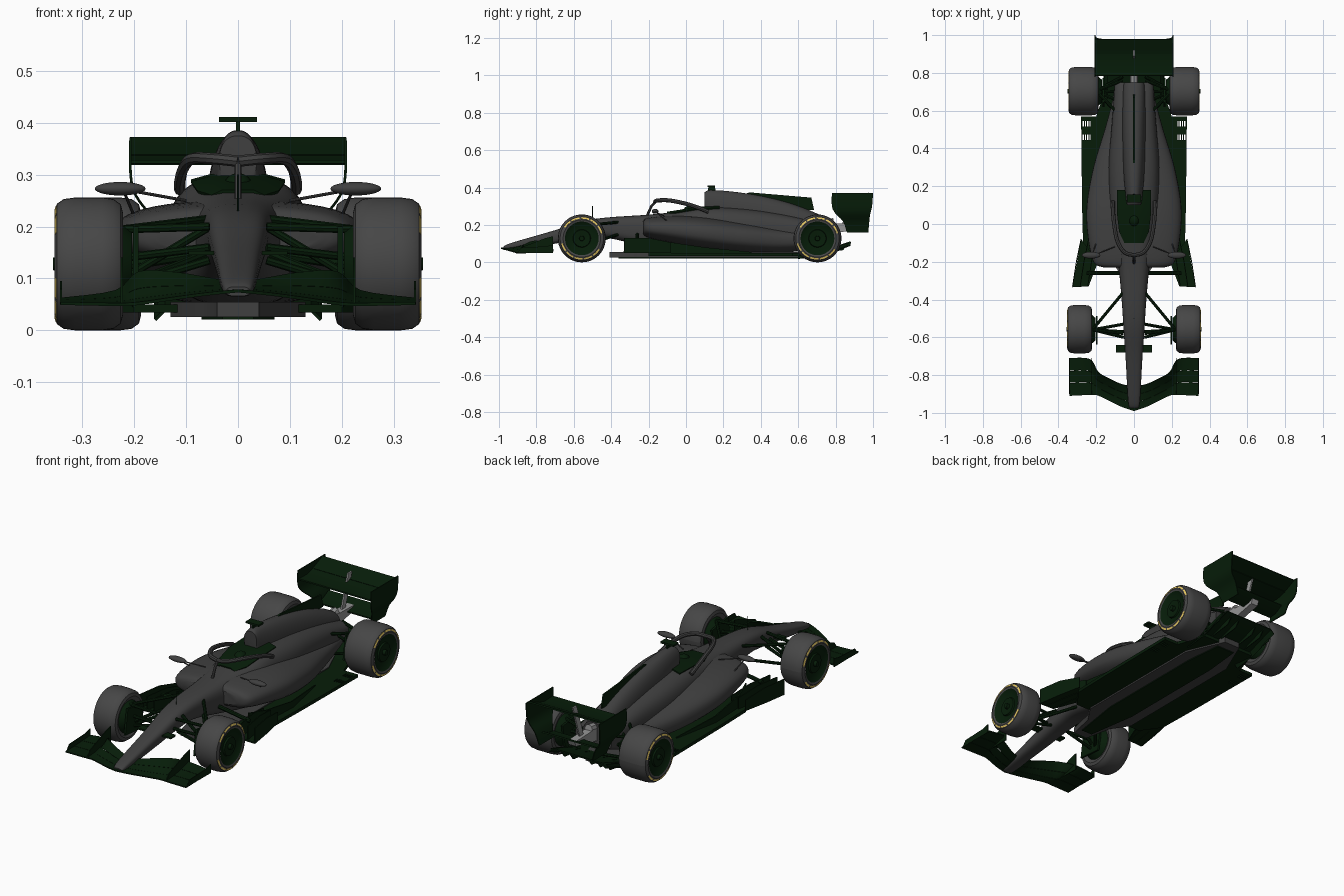
import bpy, bmesh
from math import sin, cos, pi, copysign
from mathutils import Vector

cube = bpy.data.objects.get("Cube")
if cube:
    bpy.data.objects.remove(cube)


def material(name, red, green, blue):
    mat = bpy.data.materials.new(name)
    mat.use_nodes = True
    mat.diffuse_color = (red, green, blue, 1)
    mat.node_tree.nodes["Principled BSDF"].inputs["Base Color"].default_value = (red, green, blue, 1)
    return mat


BODY = material("body_grey", .05, .05, .05)
TYRE = material("tyre_grey", .062, .062, .062)
GREEN = material("dark_green", .002, .012, .0027)
YELLOW = material("tyre_yellow", .8, .58, .12)
METAL = material("light_metal", .3, .3, .3)
made = []


def add_object(name, data, mat, mirror=False, thick=0):
    obj = bpy.data.objects.new(name, data)
    bpy.context.collection.objects.link(obj)
    data.materials.append(mat)
    if thick:
        solid = obj.modifiers.new("thickness", "SOLIDIFY")
        solid.thickness, solid.offset = thick, 0
    if mirror:
        obj.modifiers.new("mirror", "MIRROR")
    made.append(obj)
    return obj


def finish(name, bm, mat, mirror=False, thick=0):
    bmesh.ops.recalc_face_normals(bm, faces=bm.faces)
    mesh = bpy.data.meshes.new(name)
    bm.to_mesh(mesh)
    bm.free()
    return add_object(name, mesh, mat, mirror, thick)


def grid(name, rows, mat, ring=False, caps=False, mirror=False, thick=0):
    """Skin a list of point rows with quads."""
    bm = bmesh.new()
    verts = [[bm.verts.new(p) for p in row] for row in rows]
    count = len(rows[0])
    for a, b in zip(verts, verts[1:]):
        for i in range(count if ring else count - 1):
            j = (i + 1) % count
            bm.faces.new((a[i], a[j], b[j], b[i]))
    if caps:
        bm.faces.new(verts[0])
        bm.faces.new(verts[-1])
    return finish(name, bm, mat, mirror, thick)


def smooth_keys(keys, steps=5):
    """Catmull-Rom interpolation of numeric tuples."""
    keys = [Vector(k) for k in keys]
    padded = [keys[0]] + keys + [keys[-1]]
    result = []
    for a, b, c, d in zip(padded, padded[1:], padded[2:], padded[3:]):
        for s in range(steps):
            t = s / steps
            result.append(b + (c - a) * (t / 2) + (a * 2 - b * 5 + c * 4 - d) * (t * t / 2)
                          + (b * 3 - a - c * 3 + d) * (t ** 3 / 2))
    return result + [keys[-1]]


def loft(name, keys, power, mat, count=40):
    """Superellipse sections: (y, half width, bottom, top)."""
    def bend(v):
        return copysign(abs(v) ** (2 / power), v)
    rows = []
    for y, w, low, high in smooth_keys(keys):
        angles = [2 * pi * i / count for i in range(count)]
        rows.append([(w * bend(cos(a)), y, (low + high) / 2 + (high - low) / 2 * bend(sin(a)))
                     for a in angles])
    return grid(name, rows, mat, ring=True, caps=True)


def ellipsoid(name, centre, size, mat, mirror=False):
    bm = bmesh.new()
    bmesh.ops.create_uvsphere(bm, u_segments=24, v_segments=14, radius=1)
    bmesh.ops.scale(bm, verts=bm.verts, vec=size)
    bmesh.ops.translate(bm, verts=bm.verts, vec=centre)
    finish(name, bm, mat, mirror)


def prism(name, outline, axis, start, end, mat, mirror=False):
    """Extrude an outline along x (outline y, z) or z (outline x, y)."""
    rows = [[(d, u, v) if axis == "x" else (u, v, d) for u, v in outline] for d in (start, end)]
    return grid(name, rows, mat, ring=True, caps=True, mirror=mirror)


def rods(name, paths, radius, mat, both=True, smooth=False):
    curve = bpy.data.curves.new(name, "CURVE")
    curve.dimensions, curve.bevel_depth, curve.bevel_resolution = "3D", radius, 2
    curve.use_fill_caps = True
    for path in paths:
        points = smooth_keys(path) if smooth else path
        for side in ((1, -1) if both else (1,)):
            spline = curve.splines.new("POLY")
            spline.points.add(len(points) - 1)
            for point, (x, y, z) in zip(spline.points, points):
                point.co = (x * side, y, z, 1)
    return add_object(name, curve, mat)


def lathe(name, profile, y, mat, start=0, sweep=2 * pi, steps=48, thick=0):
    """Spin (radius, x) points about a wheel axle."""
    rows = [[(x, y + r * cos(start + sweep * i / steps), .128 + r * sin(start + sweep * i / steps))
             for r, x in profile] for i in range(steps + 1)]
    return grid(name, rows, mat, mirror=True, thick=thick)


# Main bodywork: nose flows into the cockpit sides and shoulders
loft("nose_and_tub", [(-.975, .022, .066, .084), (-.93, .032, .068, .105), (-.7, .045, .1, .172),
     (-.55, .056, .125, .22), (-.42, .064, .13, .24), (-.2, .085, .08, .255), (-.04, .118, .05, .272),
     (.1, .13, .05, .295), (.3, .135, .05, .288), (.5, .12, .06, .262), (.65, .108, .08, .23),
     (.75, .103, .11, .2)], 3, BODY)
loft("sidepods", [(-.23, .16, .15, .22), (-.2, .215, .13, .24), (-.06, .245, .1, .25),
     (.1, .25, .072, .243), (.3, .215, .052, .215), (.5, .155, .05, .185), (.65, .115, .07, .17),
     (.75, .1, .11, .17)], 2.6, BODY)
loft("engine_cover", [(.1, .036, .28, .375), (.13, .042, .2, .386), (.25, .054, .16, .378),
     (.4, .06, .14, .355), (.55, .062, .12, .318), (.68, .06, .12, .27), (.75, .055, .13, .235)], 2.3, BODY)
prism("engine_fin", [(.3, .36), (.34, .374), (.67, .346), (.685, .28), (.6, .28)], "x", -.004, .004, GREEN)

# Cockpit, halo and camera
grid("cockpit_lining", [[(0, y, z), (half * .6, y, z), (half, y, z - .01)] for y, half, z in
     ((-.1, .05, .268), (-.04, .078, .277), (.06, .09, .294), (.18, .09, .298))], GREEN, mirror=True, thick=.006)
ellipsoid("driver_helmet", (0, .02, .277), (.028, .033, .026), GREEN)
rods("halo_hoop", [[(0, -.165, .326), (.05, -.15, .331), (.088, -.09, .331), (.105, 0, .313),
     (.112, .08, .287), (.112, .12, .27)]], .011, BODY, smooth=True)
rods("halo_pillar", [[(0, -.21, .245), (0, -.185, .3), (0, -.16, .328)]], .007, BODY, both=False)
prism("camera_bar", [(.115, .402), (.155, .402), (.155, .411), (.115, .411)], "x", -.037, .037, GREEN)
prism("camera_stalk", [(.115, .37), (.16, .37), (.155, .405), (.12, .405)], "x", -.004, .004, GREEN)
rods("nose_probe", [[(0, -.5, .22), (0, -.5, .3)]], .002, GREEN, both=False)

# Mirrors
ellipsoid("mirror_housing", (.227, -.165, .273), (.049, .018, .013), BODY, True)
rods("mirror_stalks", [[(.1, -.12, .25), (.2, -.16, .268)], [(.2, -.1, .22), (.22, -.16, .268)]], .003, BODY)

# Floor with slots, keel and fences
floor = prism("floor", [(-.15, .72), (-.2, .57), (-.28, .57), (-.275, .1), (-.27, -.1), (-.2, -.2),
              (.2, -.2), (.27, -.1), (.275, .1), (.28, .57), (.2, .57), (.15, .72)], "z", .034, .05, GREEN)
bm = bmesh.new()
for side in (1, -1):
    for row in (.46, .53):
        for i in range(4):
            box = bmesh.ops.create_cube(bm, size=1)["verts"]
            bmesh.ops.scale(bm, verts=box, vec=(.006, .03, .1))
            bmesh.ops.translate(bm, verts=box, vec=(side * (.233 + i * .012), row, .04))
cutter = finish("slot_cutter", bm, GREEN)
cutter.hide_render = True
slots = floor.modifiers.new("slots", "BOOLEAN")
slots.operation, slots.object = "DIFFERENCE", cutter
prism("keel", [(-.045, .75), (-.13, .55), (-.13, -.18), (-.07, -.27), (-.04, -.41),
      (.04, -.41), (.07, -.27), (.13, -.18), (.13, .55), (.045, .75)], "z", .026, .055, BODY)
prism("plank", [(-.05, .7), (-.07, .5), (-.07, -.1), (-.03, -.36),
      (.03, -.36), (.07, -.1), (.07, .5), (.05, .7)], "z", .021, .028, GREEN)
prism("floor_leading_wing", [(.19, -.2), (.24, -.33), (.325, -.335), (.28, -.08)], "z", .052, .06, GREEN, True)
for x in (.2, .24, .28):
    grid("floor_fence", [[(x + .045, -.33, z), (x + .025, -.2, z), (x, -.08, .05 + (z - .05) * .7)]
         for z in (.05, .13)], GREEN, mirror=True, thick=.005)
grid("sidepod_undercut_panel", [[(.2, -.2, .045), (.23, -.1, .045), (.24, .1, .045), (.19, .35, .045)],
     [(.2, -.2, .125), (.23, -.1, .11), (.235, .1, .08), (.19, .35, .055)]], GREEN, mirror=True, thick=.006)
rods("floor_struts", [[(.06, -.26, .15), (.25, -.26, .12)]], .01, GREEN)
grid("diffuser", [[(0, y, z), (.14, y, z), (.16, y, z - .02)]
     for y, z in ((.6, .04), (.72, .055), (.88, .11))], GREEN, mirror=True, thick=.006)
for x in (.05, .1, .155):
    prism("diffuser_strake", [(.65, .04), (.84, .065), (.87, .105), (.72, .06)], "x", x, x + .004, GREEN, True)

# Front wing: span stations (x, front y, front z, back y, back z)
stations = smooth_keys([(0, -.99, .076, -.86, .088), (.06, -.97, .07, -.85, .1),
                        (.12, -.942, .062, -.825, .11), (.19, -.908, .052, -.785, .112),
                        (.235, -.905, .05, -.715, .075), (.342, -.91, .052, -.71, .06)], 4)
for first, last in ((0, .34), (.35, .66), (.67, 1)):
    rows = []
    for x, fy, fz, by, bz in stations:
        rows.append([(x, fy + (by - fy) * t, fz + (bz - fz) * t * t)
                     for t in (first, (first + last) / 2, last)])
    grid("front_wing_blade", rows, GREEN, mirror=True, thick=.006)
for x, top in ((.222, .14), (.339, .095)):
    prism("front_wing_endplate", [(-.9, .052), (-.71, .05), (-.71, top), (-.75, top - .01), (-.88, .08)],
          "x", x, x + .004, GREEN, True)
prism("nose_winglet", [(.045, -.68), (.095, -.68), (.095, -.64), (.045, -.64)], "z", .145, .153, GREEN, True)

# Rear wing
for curve in ([(.785, .325), (.85, .322), (.91, .336)], [(.9, .336), (.94, .352), (.978, .37)],
              [(.86, .19), (.9, .195), (.95, .22)]):
    span = .15 if curve[0][1] < .2 else .208
    grid("rear_wing_blade", [[(x, y, z) for y, z in curve] for x in (0, span)], GREEN, mirror=True, thick=.007)
edges = smooth_keys([(.372, .207, .78, 1), (.3, .207, .78, .995), (.26, .197, .8, .985),
                     (.22, .17, .84, .98), (.16, .15, .86, .975)], 3)
grid("rear_wing_endplate", [[(x, front, z), (x, back, z)] for z, x, front, back in edges],
     GREEN, mirror=True, thick=.005)
prism("rear_wing_pillar", [(.83, .19), (.86, .19), (.91, .34), (.92, .372), (.89, .372)], "x", -.004, .004, METAL)
prism("rear_crash_structure", [(.73, .14), (.92, .18), (.93, .205), (.73, .21)], "x", -.02, .02, METAL)
rods("exhaust_pipe", [[(0, .72, .205), (0, .79, .215)]], .022, METAL, both=False)

# Wheels, with broken painted arcs on the sidewalls
for end, y, inner, outer in (("front", -.557, .222, .354), ("rear", .703, .187, .348)):
    lathe(end + "_tyre", [(.08, inner + .01), (.1, inner), (.115, inner + .004), (.125, inner + .018),
          (.128, inner + .04), (.128, outer - .04), (.125, outer - .018), (.116, outer - .005),
          (.1, outer), (.088, outer - .004)], y, TYRE)
    lathe(end + "_wheel_cover", [(0, outer + .003), (.012, outer + .003), (.014, outer - .012),
          (.045, outer - .008), (.048, outer - .016), (.075, outer - .012), (.09, outer - .002)], y, GREEN)
    lathe(end + "_brake_drum", [(0, inner - .018), (.06, inner - .018), (.075, inner), (.082, inner + .012)],
          y, GREEN)
    for start in (.25, .73, 1.21, 1.69, 2.17):
        for half in (0, pi):
            lathe(end + "_tyre_mark", [(.105, outer - .001), (.113, outer - .0035)], y, YELLOW,
                  half + start, .4, 6, .001)
    prism(end + "_brake_duct", [(y - .08, .07), (y + .05, .06), (y + .07, .18), (y - .06, .2)],
          "x", inner - .03, inner - .02, GREEN, True)

# Suspension
rods("front_suspension", [[(.055, y, z), (.22, -.56, hub)] for y, z, hub in
     ((-.36, .215, .195), (-.58, .2, .195), (-.36, .15, .085), (-.57, .135, .085), (-.53, .2, .1),
      (-.6, .16, .14))], .008, GREEN)
rods("rear_suspension", [[(.06, y, z), (.2, .705, hub)] for y, z, hub in
     ((.56, .2, .19), (.76, .19, .19), (.55, .11, .08), (.78, .1, .08), (.64, .2, .1),
      (.7, .13, .128))], .008, GREEN)

# Turn everything into plain meshes and shade smoothly with sharp edges kept
bpy.ops.object.select_all(action="DESELECT")
for obj in made:
    obj.select_set(True)
bpy.context.view_layer.objects.active = made[0]
bpy.ops.object.convert(target="MESH")
bpy.data.objects.remove(cutter)
bpy.ops.object.shade_smooth_by_angle(angle=.6)
